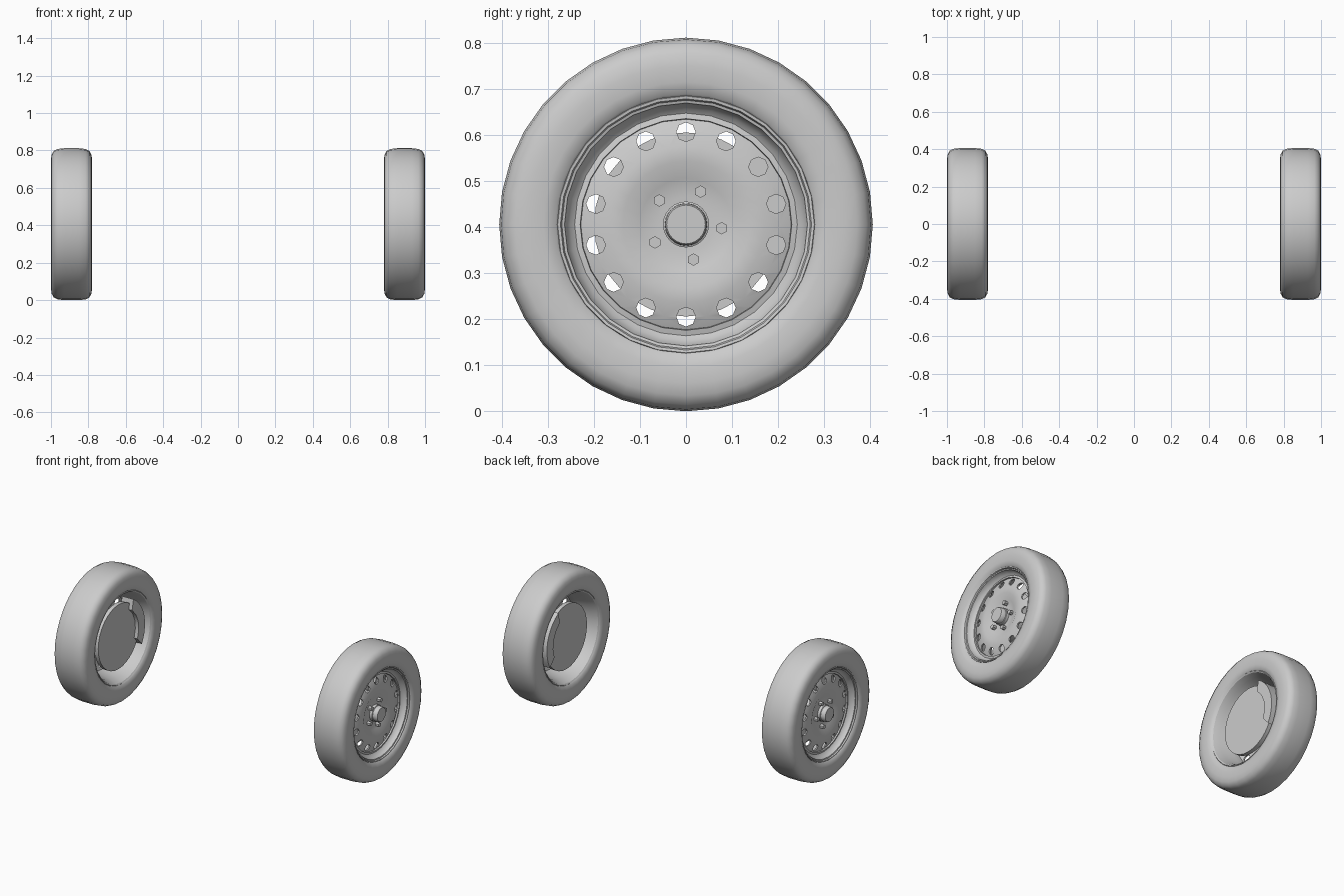
import bpy, bmesh
from math import sin, cos, pi, radians

if "Cube" in bpy.data.objects:
    bpy.data.objects.remove(bpy.data.objects["Cube"])

R = 0.406          # tyre radius, also axle height


def finish(bm, name, angle=35, cutter=None):
    """Turn a bmesh into a smooth shaded object mirrored to the other wheel."""
    bmesh.ops.recalc_face_normals(bm, faces=bm.faces)
    me = bpy.data.meshes.new(name)
    bm.to_mesh(me)
    bm.free()
    ob = bpy.data.objects.new(name, me)
    bpy.context.collection.objects.link(ob)
    bpy.ops.object.select_all(action='DESELECT')
    ob.select_set(True)
    bpy.context.view_layer.objects.active = ob
    if cutter:
        mod = ob.modifiers.new("holes", 'BOOLEAN')
        mod.object = cutter
        mod.operation = 'DIFFERENCE'
        mod.solver = 'EXACT'
        bpy.ops.object.modifier_apply(modifier=mod.name)
    bpy.ops.object.shade_smooth_by_angle(angle=radians(angle))
    ob.modifiers.new("other_side", 'MIRROR').use_axis[0] = True
    return ob


def lathe(bm, profile, seg, closed=True, y0=0, z0=R):
    """Revolve (x, radius) points round an axle parallel to x."""
    rings = []
    for x, r in profile:
        if r == 0:
            rings.append([bm.verts.new((x, y0, z0))] * seg)
        else:
            rings.append([bm.verts.new((x, y0 + r * sin(2 * pi * i / seg),
                                        z0 + r * cos(2 * pi * i / seg))) for i in range(seg)])
    pairs = list(zip(rings, rings[1:]))
    if closed:
        pairs.append((rings[-1], rings[0]))
    for a, b in pairs:
        for i in range(seg):
            j = (i + 1) % seg
            f = list(dict.fromkeys((a[i], a[j], b[j], b[i])))
            if len(f) > 2:
                bm.faces.new(f)


# Tyre
bm = bmesh.new()
lathe(bm, [(0.80, 0.272), (0.786, 0.284), (0.781, 0.31), (0.78, 0.345), (0.784, 0.372),
           (0.795, 0.392), (0.815, 0.402), (0.85, R), (0.93, R), (0.965, 0.402),
           (0.985, 0.392), (0.996, 0.372), (1.0, 0.345), (0.998, 0.31), (0.992, 0.284),
           (0.975, 0.272)], 36)
finish(bm, "tyre", 45)

# Rim barrel with stepped lips
bm = bmesh.new()
lathe(bm, [(0.793, 0.282), (0.788, 0.277), (0.793, 0.270), (0.83, 0.255), (0.90, 0.24),
           (0.935, 0.228), (0.948, 0.230), (0.945, 0.242), (0.952, 0.252), (0.968, 0.262),
           (0.978, 0.264), (0.980, 0.270), (0.988, 0.273), (0.989, 0.279), (0.978, 0.283),
           (0.96, 0.272), (0.90, 0.256), (0.83, 0.268)], 28)
finish(bm, "rim", 30)

# Cutter for the ring of vent holes
bm = bmesh.new()
for k in range(14):
    a = 2 * pi * k / 14
    lathe(bm, [(0.88, 0), (0.88, 0.021), (1.0, 0.021), (1.0, 0)], 8, False,
          0.201 * sin(a), R + 0.201 * cos(a))
cutter = finish(bm, "hole_cutter")
cutter.modifiers.clear()
cutter.hide_render = True
cutter.hide_set(True)

# Wheel plate: crowned outer ring and dished centre
bm = bmesh.new()
lathe(bm, [(0.938, 0), (0.938, 0.06), (0.943, 0.10), (0.960, 0.138), (0.957, 0.17),
           (0.950, 0.205), (0.938, 0.232), (0.930, 0.232), (0.941, 0.205), (0.948, 0.17),
           (0.950, 0.138), (0.934, 0.10), (0.929, 0.06), (0.929, 0)], 28, False)
finish(bm, "wheel_plate", 30, cutter)

# Hub cap
bm = bmesh.new()
lathe(bm, [(0.93, 0), (0.93, 0.05), (0.955, 0.05), (0.957, 0.046), (0.982, 0.045),
           (0.986, 0.042), (0.986, 0)], 24, False)
finish(bm, "hub_cap")

# Hexagonal wheel nuts
bm = bmesh.new()
for k in range(5):
    a = radians(-6 + 72 * k)
    lathe(bm, [(0.93, 0), (0.93, 0.0135), (0.962, 0.0135), (0.962, 0)], 6, False,
          0.078 * cos(a), R + 0.078 * sin(a))
finish(bm, "wheel_nuts", 30)

# Brake disc with hub behind the plate
bm = bmesh.new()
lathe(bm, [(0.82, 0), (0.82, 0.2), (0.845, 0.2), (0.845, 0.11), (0.932, 0.11), (0.932, 0)],
      32, False)
finish(bm, "brake_disc")

# Brake caliper: arc shaped block over the rear edge of the disc
bm = bmesh.new()
mid = radians(15)
outline = [(0.226, radians(t)) for t in range(-45, 46, 9)]
outline += [(0.165, radians(t)) for t in (38, 19, 0, -19, -38)]
for_face = [bm.verts.new((0.797, r * cos(mid + t), R + r * sin(mid + t))) for r, t in outline]
face = bm.faces.new(for_face)
out = bmesh.ops.extrude_face_region(bm, geom=[face])
bmesh.ops.translate(bm, vec=(0.078, 0, 0),
                    verts=[v for v in out["geom"] if isinstance(v, bmesh.types.BMVert)])
finish(bm, "brake_caliper")
